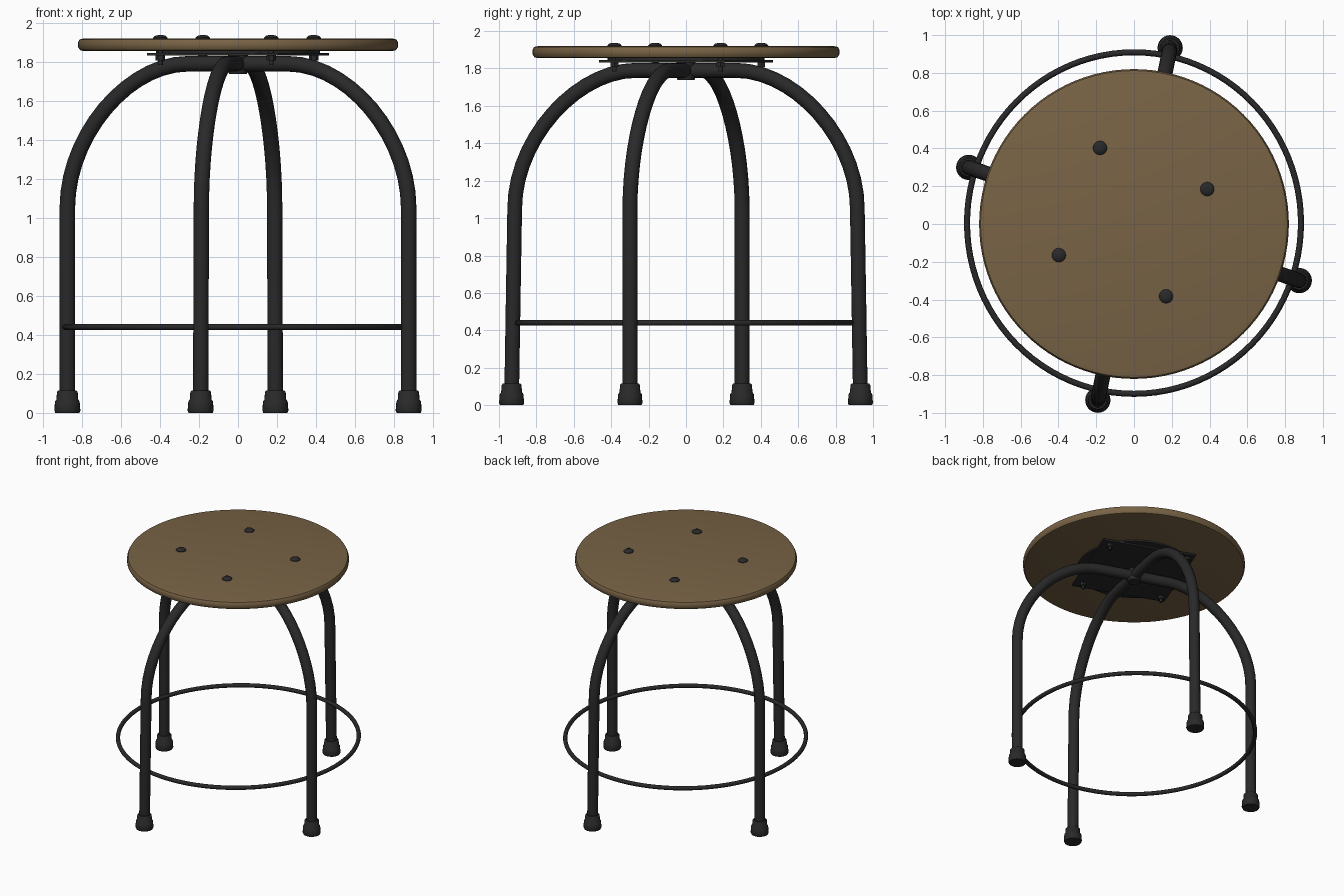
import bpy, bmesh, math
from math import cos, sin, radians
from mathutils import Vector

if "Cube" in bpy.data.objects:
    bpy.data.objects.remove(bpy.data.objects["Cube"], do_unlink=True)


def material(name, rgb):
    m = bpy.data.materials.new(name)
    m.use_nodes = True
    m.diffuse_color = (*rgb, 1)
    m.node_tree.nodes["Principled BSDF"].inputs["Base Color"].default_value = (*rgb, 1)
    return m


WOOD = material("brown wood", (0.19, 0.125, 0.06))
METAL = material("black metal", (0.022, 0.022, 0.022))


def finish(name, bm, mat, smooth=True):
    bmesh.ops.recalc_face_normals(bm, faces=bm.faces)
    mesh = bpy.data.meshes.new(name)
    bm.to_mesh(mesh)
    bm.free()
    mesh.materials.append(mat)
    ob = bpy.data.objects.new(name, mesh)
    bpy.context.collection.objects.link(ob)
    if smooth:
        bpy.ops.object.select_all(action="DESELECT")
        ob.select_set(True)
        bpy.context.view_layer.objects.active = ob
        bpy.ops.object.shade_smooth_by_angle(angle=radians(40))
    return ob


def lathe(name, profile, mat, x=0, y=0, sides=24):
    """Closed solid turned from (radius, height) points."""
    bm = bmesh.new()
    rings = [[bm.verts.new((x + r * cos(math.tau * i / sides),
                            y + r * sin(math.tau * i / sides), z))
              for i in range(sides)] for r, z in profile]
    for a, b in zip(rings, rings[1:]):
        for i in range(sides):
            j = (i + 1) % sides
            bm.faces.new((a[i], a[j], b[j], b[i]))
    bm.faces.new(rings[0][::-1])
    bm.faces.new(rings[-1])
    return finish(name, bm, mat)


def tube(name, points, radius, mat, sides=16):
    """Round tube swept along points lying in one vertical plane."""
    bm = bmesh.new()
    side = (points[-1] - points[0]).cross(Vector((0, 0, 1))).normalized()
    rings = []
    for k, p in enumerate(points):
        t = points[min(k + 1, len(points) - 1)] - points[max(k - 1, 0)]
        up = side.cross(t).normalized()
        rings.append([bm.verts.new(p + radius * (cos(math.tau * i / sides) * side
                                                 + sin(math.tau * i / sides) * up))
                      for i in range(sides)])
    for a, b in zip(rings, rings[1:]):
        for i in range(sides):
            j = (i + 1) % sides
            bm.faces.new((a[i], a[j], b[j], b[i]))
    bm.faces.new(rings[0])
    bm.faces.new(rings[-1][::-1])
    return finish(name, bm, mat)


# Round wooden seat with softened edges
lathe("seat", [(0.79, 1.855), (0.81, 1.86), (0.82, 1.875), (0.82, 1.90),
               (0.812, 1.915), (0.79, 1.92)], WOOD, sides=96)


# Two bent tubes crossing under the seat, each forming two legs
def half_arch(foot, knee):
    """(distance from axis, height) from the floor up to the straight crown."""
    pts = [(foot, 0.03), ((foot + knee) / 2, 0.55)]
    a, b, c, d = (knee, 1.05), (knee, 1.42), (0.60, 1.79), (0.27, 1.79)
    for i in range(15):
        t = i / 14
        w = ((1 - t) ** 3, 3 * t * (1 - t) ** 2, 3 * t * t * (1 - t), t ** 3)
        pts.append(tuple(sum(wk * p[n] for wk, p in zip(w, (a, b, c, d)))
                         for n in (0, 1)))
    return pts


FOOT = [(0.062, 0.0), (0.067, 0.012), (0.063, 0.06), (0.056, 0.068),
        (0.053, 0.108), (0.047, 0.115), (0.036, 0.115)]
for label, angle, foot, knee in (("side", -18.9, 0.925, 0.925),
                                 ("front_back", 78.4, 0.952, 0.935)):
    d = Vector((cos(radians(angle)), sin(radians(angle)), 0))
    half = half_arch(foot, knee)
    path = [d * r + Vector((0, 0, z)) for r, z in half]
    path += [d * -r + Vector((0, 0, z)) for r, z in reversed(half)]
    tube(label + "_leg_arch", path, 0.04, METAL)
    for s in (1, -1):
        lathe(label + "_foot_cap", FOOT, METAL, d.x * foot * s, d.y * foot * s)

# Foot rest ring
bm = bmesh.new()
N, M = 96, 10
grid = [[bm.verts.new(((0.884 + 0.016 * cos(math.tau * j / M)) * cos(math.tau * i / N),
                       (0.904 + 0.016 * cos(math.tau * j / M)) * sin(math.tau * i / N) + 0.005,
                       0.44 + 0.016 * sin(math.tau * j / M)))
         for j in range(M)] for i in range(N)]
for i in range(N):
    for j in range(M):
        a, b = grid[i], grid[(i + 1) % N]
        bm.faces.new((a[j], b[j], b[(j + 1) % M], a[(j + 1) % M]))
finish("foot_ring", bm, METAL)

# Mounting plate, swivel disc and central hub
lathe("mounting_plate", [(0.51, 1.832), (0.51, 1.846)], METAL, sides=4).rotation_euler.z = radians(24)
lathe("swivel_disc", [(0.42, 1.843), (0.42, 1.856)], METAL, sides=48)
lathe("hub", [(0.045, 1.738), (0.05, 1.75), (0.05, 1.834)], METAL)

# Four bolts through the seat, with domed heads and nuts below
for k in range(4):
    a = radians(24 + 90 * k)
    x, y = 0.43 * cos(a) - 0.005, 0.43 * sin(a) + 0.01
    lathe("bolt_head", [(0.037, 1.915), (0.037, 1.924), (0.028, 1.933), (0.012, 1.937)],
          METAL, x, y)
    lathe("bolt_shank", [(0.012, 1.785), (0.012, 1.86)], METAL, x, y, 12)
    lathe("bolt_nut", [(0.024, 1.808), (0.024, 1.834)], METAL, x, y, 6)
